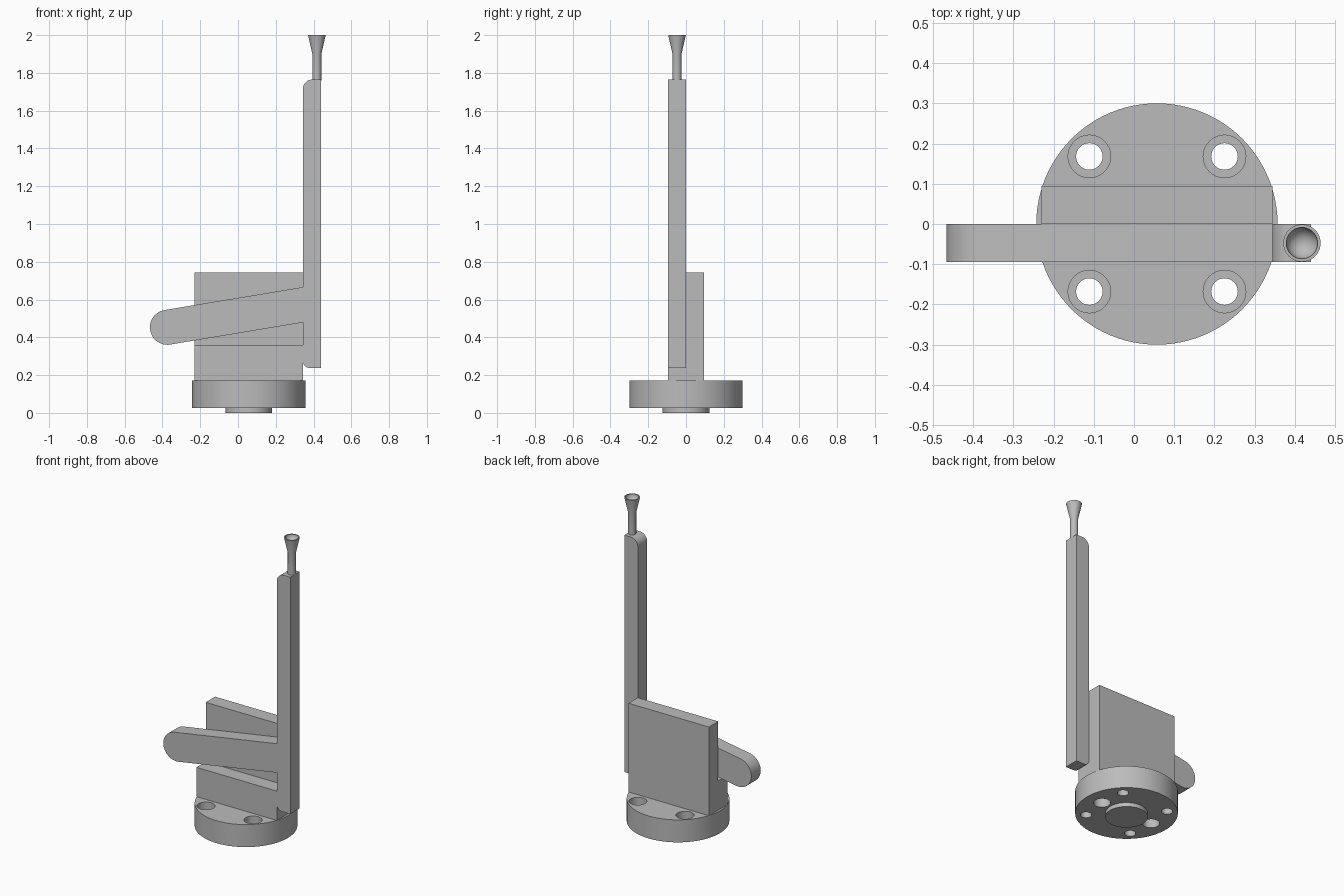
import bpy, bmesh, math
from mathutils import Vector

if "Cube" in bpy.data.objects:
    bpy.data.objects.remove(bpy.data.objects["Cube"])

CX = 0.057          # flange axis
GREY = bpy.data.materials.new("machined grey")
GREY.diffuse_color = (0.5, 0.5, 0.5, 1)
GREY.use_nodes = True
GREY.node_tree.nodes["Principled BSDF"].inputs["Base Color"].default_value = GREY.diffuse_color


def finish(name, bm):
    bmesh.ops.recalc_face_normals(bm, faces=bm.faces)
    me = bpy.data.meshes.new(name)
    bm.to_mesh(me)
    bm.free()
    me.materials.append(GREY)
    ob = bpy.data.objects.new(name, me)
    bpy.context.collection.objects.link(ob)
    return ob


def smooth(ob):
    bpy.ops.object.select_all(action='DESELECT')
    bpy.context.view_layer.objects.active = ob
    ob.select_set(True)
    bpy.ops.object.shade_smooth_by_angle(angle=math.radians(30))


def arc(cx, cz, r, a0, a1, n=12):
    angs = [math.radians(a0 + (a1 - a0) * i / n) for i in range(n + 1)]
    return [(cx + r * math.cos(a), cz + r * math.sin(a)) for a in angs]


def extrude_y(name, profile, y0, y1):
    """Extrude an (x, z) outline along y."""
    bm = bmesh.new()
    f = bm.faces.new([bm.verts.new((x, y0, z)) for x, z in profile])
    ext = bmesh.ops.extrude_face_region(bm, geom=[f])
    vs = [g for g in ext["geom"] if isinstance(g, bmesh.types.BMVert)]
    bmesh.ops.translate(bm, verts=vs, vec=Vector((0, y1 - y0, 0)))
    return finish(name, bm)


def lathe(name, profile, x, y, n=48):
    """Revolve an (r, z) outline about a vertical axis; r = 0 closes it."""
    bm = bmesh.new()
    rings = []
    for r, z in profile:
        k = 1 if r == 0 else n
        rings.append([bm.verts.new((x + r * math.cos(math.tau * i / n),
                                    y + r * math.sin(math.tau * i / n), z)) for i in range(k)])
    for a, b in zip(rings, rings[1:]):
        for i in range(n):
            j = (i + 1) % n
            quad = [a[i % len(a)], a[j % len(a)], b[j % len(b)], b[i % len(b)]]
            bm.faces.new(list(dict.fromkeys(quad)))
    return finish(name, bm)


# Round flange with counterbored holes
flange = lathe("flange", [(0, 0.026), (0.3, 0.026), (0.3, 0.171), (0, 0.171)], CX, 0, 96)
cutters = []
for sx in (-1, 1):
    for sy in (-1, 1):
        # through holes, counterbored from above
        cutters.append(lathe("bolt_hole_cutter", [
            (0, 0), (0.033, 0), (0.033, 0.09), (0.053, 0.09), (0.053, 0.2), (0, 0.2)],
            CX + sx * 0.168, sy * 0.168, 32))
    # screw holes, counterbored from below, under the bracket
    cutters.append(lathe("screw_hole_cutter", [
        (0, 0), (0.05, 0), (0.05, 0.1), (0.033, 0.1), (0.033, 0.2), (0, 0.2)],
        CX + sx * 0.187, 0, 32))
for c in cutters:
    m = flange.modifiers.new("hole", 'BOOLEAN')
    m.operation, m.solver, m.object = 'DIFFERENCE', 'EXACT', c
    bpy.context.view_layer.objects.active = flange
    bpy.ops.object.modifier_apply(modifier=m.name)
    bpy.data.objects.remove(c)

# Locating boss under the flange
boss = lathe("locating_boss", [(0, 0), (0.124, 0), (0.124, 0.027), (0, 0.027)], CX, 0, 64)

# Stepped bracket: tall back plate and low front ledge
X0, X1, T = -0.23, 0.344, 0.095
bm = bmesh.new()
step = [(-T, 0.171), (T, 0.171), (T, 0.743), (0, 0.743), (0, 0.36), (-T, 0.36)]
f = bm.faces.new([bm.verts.new((X0, y, z)) for y, z in step])
ext = bmesh.ops.extrude_face_region(bm, geom=[f])
bmesh.ops.translate(bm, verts=[g for g in ext["geom"] if isinstance(g, bmesh.types.BMVert)],
                    vec=Vector((X1 - X0, 0, 0)))
finish("stepped_bracket", bm)

# Upright bar and sloping round-ended arm, one piece
tilt = 9.5
outline = [(0.44, 0.238), (0.44, 1.765)]
outline += arc(X1 + 0.05, 1.715, 0.05, 90, 180)
outline += [(X1, 0.666)]
outline += arc(-0.374, 0.453, 0.0925, 90 + tilt, 270 + tilt, 24)
outline += [(X1, 0.479)]
outline += arc(X1 + 0.035, 0.273, 0.035, 180, 270, 8)
arm = extrude_y("upright_and_arm", outline, -T, 0)

# Flared cup on a thin stem with a round hollow
bowl = [(x, z) for x, z in arc(0, 2.0, 0.039, 0, -90, 10)][:-1]
cup = lathe("flared_cup", [(0, 1.76), (0.024, 1.76), (0.024, 1.9), (0.0465, 2.0)]
            + bowl + [(0, 1.961)], 0.4175, -T / 2, 40)

for ob in (flange, boss, arm, cup):
    smooth(ob)
